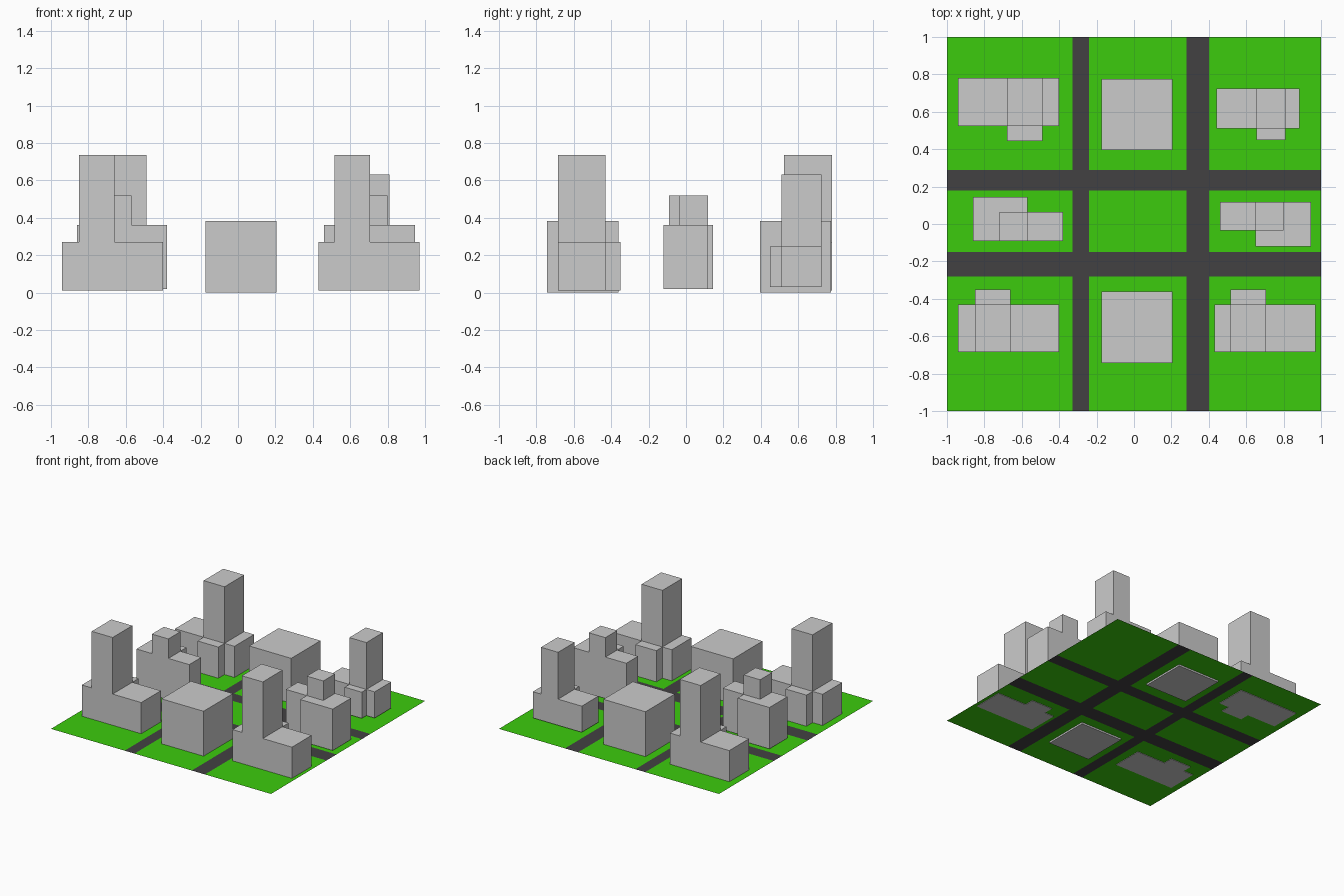
import bpy
import bmesh
from itertools import product

if "Cube" in bpy.data.objects:
    bpy.data.objects.remove(bpy.data.objects["Cube"])


def material(name, rgb):
    m = bpy.data.materials.new(name)
    m.diffuse_color = (*rgb, 1)
    m.use_nodes = True
    m.node_tree.nodes["Principled BSDF"].inputs["Base Color"].default_value = m.diffuse_color
    return m


def finish(name, bm, mat=None):
    bmesh.ops.remove_doubles(bm, verts=bm.verts, dist=1e-5)
    bmesh.ops.recalc_face_normals(bm, faces=bm.faces)
    mesh = bpy.data.meshes.new(name)
    bm.to_mesh(mesh)
    bm.free()
    if mat:
        mesh.materials.append(mat)
    obj = bpy.data.objects.new(name, mesh)
    bpy.context.collection.objects.link(obj)
    return obj


def block_building(name, xs, ys, zs, cells):
    """Outer skin of the filled cells of a small box grid."""
    axes, bm = (xs, ys, zs), bmesh.new()
    for c in cells:
        for a, side in product(range(3), (0, 1)):
            n = list(c)
            n[a] += 2 * side - 1
            if tuple(n) in cells:
                continue
            u, v = (a + 1) % 3, (a + 2) % 3
            corners = []
            for du, dv in ((0, 0), (1, 0), (1, 1), (0, 1)):
                i = list(c)
                i[a] += side
                i[u] += du
                i[v] += dv
                corners.append(bm.verts.new([axes[k][i[k]] for k in range(3)]))
            bm.faces.new(corners)
    return finish(name, bm)


# Ground: grass plots divided by two streets each way
grass = material("grass", (0.045, 0.6, 0.004))
asphalt = material("asphalt", (0.055, 0.053, 0.055))
GX = (-1, -0.33, -0.24, 0.28, 0.40, 1)
GY = (-1, -0.28, -0.15, 0.18, 0.29, 1)
GROUND_Z = 0.014
for name, mat, is_road in (("grass_plots", grass, False), ("streets", asphalt, True)):
    bm = bmesh.new()
    for i, j in product(range(5), repeat=2):
        if (i % 2 == 1 or j % 2 == 1) == is_road:
            bm.faces.new([bm.verts.new((GX[i + a], GY[j + b], GROUND_Z))
                          for a, b in ((0, 0), (1, 0), (1, 1), (0, 1))])
    obj = finish(name, bm, mat)
    # keep the flat sheets facing up
    if obj.data.polygons[0].normal.z < 0:
        obj.data.flip_normals()

# Corner towers: long base, tower on the middle bay, porch on the inner side
base = {(0, 0, 0), (1, 0, 0), (2, 0, 0), (1, 0, 1)}
porch_back = base | {(1, 1, 0)}
porch_front = {(i, 1, k) for i, j, k in base} | {(1, 0, 0)}
Z = (0.01, 0.27, 0.735)
block_building("tower_front_left", (-0.94, -0.85, -0.66, -0.40),
               (-0.685, -0.43, -0.35), Z, porch_back)
block_building("tower_front_right", (0.43, 0.515, 0.705, 0.97),
               (-0.685, -0.43, -0.35), Z, porch_back)
block_building("tower_back_left", (-0.94, -0.68, -0.49, -0.40),
               (0.445, 0.525, 0.78), Z, porch_front)
block_building("tower_back_right", (0.44, 0.655, 0.81, 0.885),
               (0.45, 0.51, 0.725), (0.03, 0.245, 0.63), porch_front)

# Mid-height side buildings: L-shaped base with a raised block at the inner corner
Z = (0.02, 0.36, 0.52)
block_building("side_building_left", (-0.86, -0.72, -0.57, -0.38),
               (-0.09, 0.065, 0.145), Z,
               {(0, 0, 0), (1, 0, 0), (2, 0, 0), (0, 1, 0), (1, 1, 0), (1, 0, 1)})
block_building("side_building_right", (0.46, 0.65, 0.80, 0.945),
               (-0.12, -0.035, 0.118), Z,
               {(0, 1, 0), (1, 1, 0), (2, 1, 0), (1, 0, 0), (2, 0, 0), (1, 1, 1)})

# Cube buildings on the centre plots
for name, y in (("cube_building_front", -0.743), ("cube_building_back", 0.395)):
    block_building(name, (-0.175, 0.207), (y, y + 0.381), (0, 0.383), {(0, 0, 0)})
